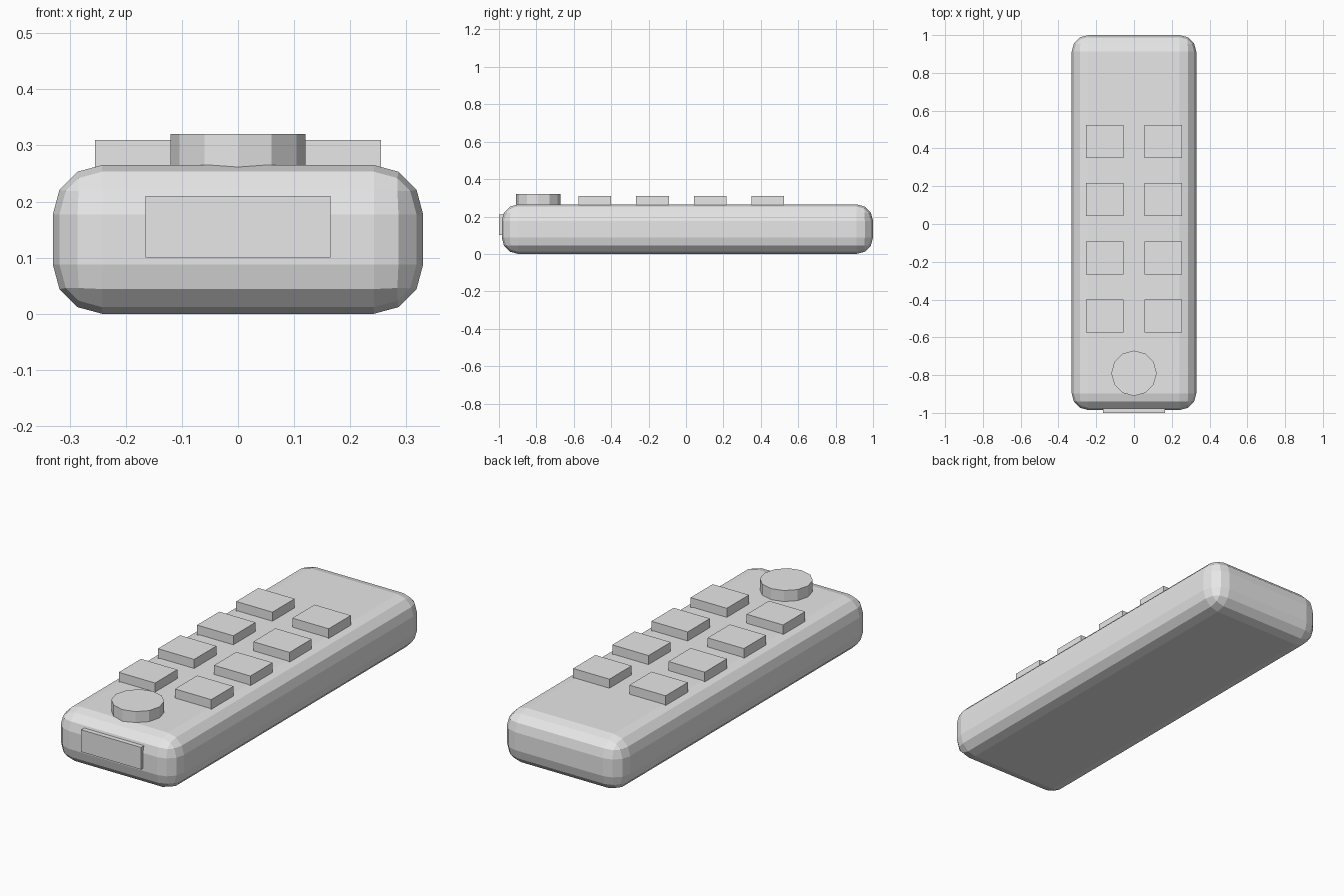
import bpy
import math

if "Cube" in bpy.data.objects:
    bpy.data.objects.remove(bpy.data.objects["Cube"])

grey = bpy.data.materials.new("light_grey")
grey.diffuse_color = (0.8, 0.8, 0.8, 1)
grey.use_nodes = True
grey.node_tree.nodes["Principled BSDF"].inputs["Base Color"].default_value = grey.diffuse_color


def box(name, lo, hi):
    """Axis-aligned box between two corners."""
    bpy.ops.mesh.primitive_cube_add(size=1)
    ob = bpy.context.object
    ob.name = name
    for v in ob.data.vertices:
        v.co = [(a + b) / 2 + c * (b - a) for a, b, c in zip(lo, hi, v.co)]
    ob.data.materials.append(grey)
    return ob


# Rounded handset body
body = box("body", (-0.33, -0.985, 0), (0.33, 1.0, 0.265))
bevel = body.modifiers.new("rounded_edges", "BEVEL")
bevel.width = 0.088
bevel.segments = 3
bevel.limit_method = 'NONE'

# Two columns of four square buttons
for row in range(4):
    y = -0.4875 + row * 0.3083
    for side, x in (("left", -0.155), ("right", 0.155)):
        box(f"button_{side}_{row + 1}",
            (x - 0.1, y - 0.0875, 0.255), (x + 0.1, y + 0.0875, 0.31))

# Round power button near the front end
bpy.ops.mesh.primitive_cylinder_add(vertices=12, radius=0.12, depth=0.065,
                                    location=(0, -0.79, 0.2875))
power = bpy.context.object
power.name = "round_button"
power.data.materials.append(grey)

# Emitter window on the front end
box("front_window", (-0.165, -1.0, 0.10), (0.165, -0.97, 0.21))
